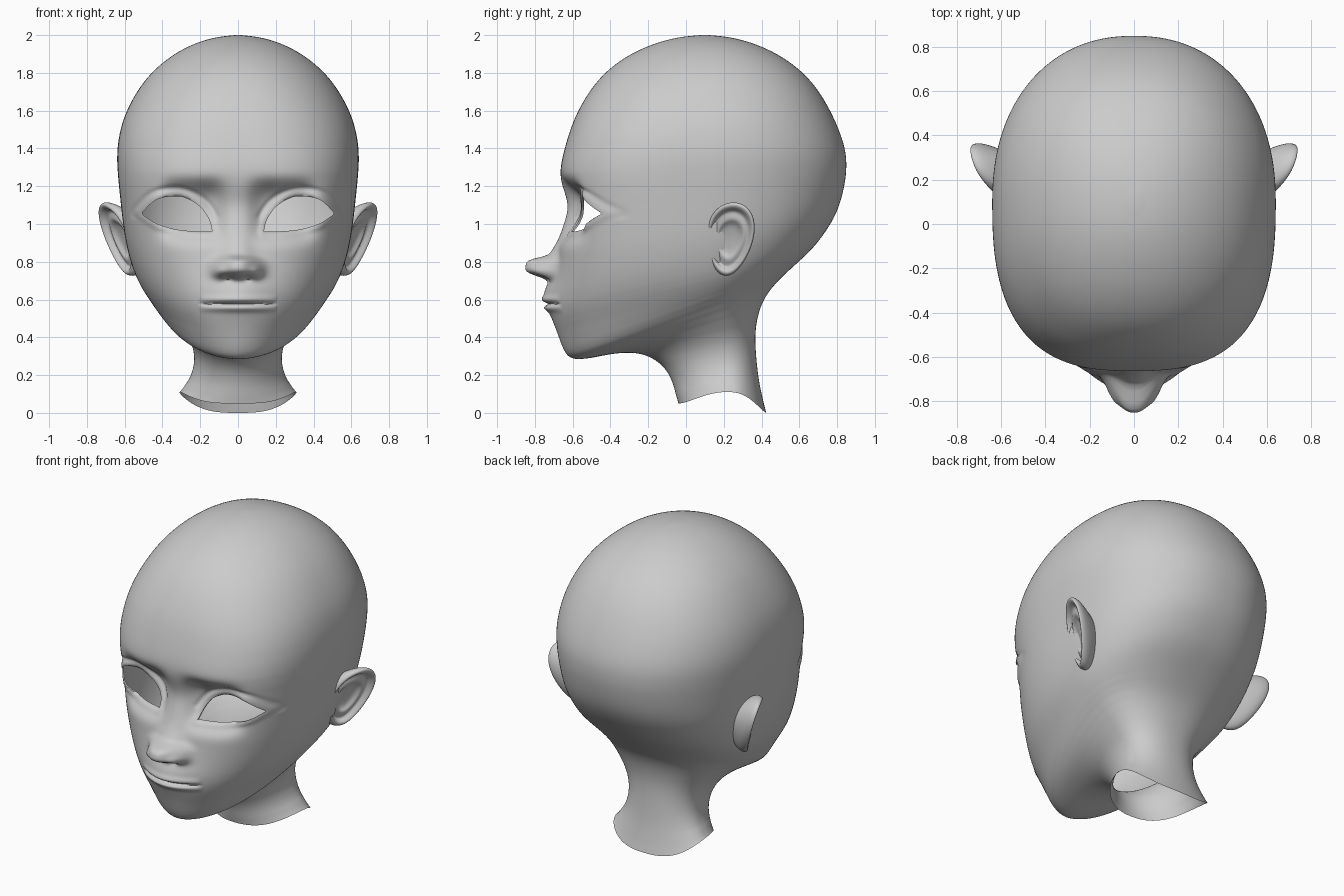
import bpy, bmesh, math
from mathutils import Vector
from mathutils.bvhtree import BVHTree
from mathutils.kdtree import KDTree

cube = bpy.data.objects.get("Cube")
if cube:
    bpy.data.objects.remove(cube, do_unlink=True)

COLUMNS, STEPS = 240, 11

clay = bpy.data.materials.new("clay_grey")
clay.use_nodes = True
grey = (0.6, 0.6, 0.6, 1)
clay.diffuse_color = grey
clay.node_tree.nodes["Principled BSDF"].inputs["Base Color"].default_value = grey


def spline(points, t):
    """Catmull-Rom curve through points, t counted in points."""
    last = len(points) - 1
    i = min(int(t), last - 1)
    f = t - i
    a, b, c, d = (points[max(0, min(last, i + k))] for k in (-1, 0, 1, 2))
    return [q + 0.5 * f * ((r - p) + f * ((2 * p - 5 * q + 4 * r - s) + f * (3 * (q - r) + s - p)))
            for p, q, r, s in zip(a, b, c, d)]


def keyed(keys, t):
    """Straight-line value between (position, value) keys."""
    for (t0, v0), (t1, v1) in zip(keys, keys[1:]):
        if t <= t1:
            return v0 + (v1 - v0) * max(0, (t - t0) / (t1 - t0))
    return keys[-1][1]


def bell(value, centre, width, power=2):
    return math.exp(-abs((value - centre) / width) ** power)


def finish(name, bm, angle):
    mesh = bpy.data.meshes.new(name)
    bm.to_mesh(mesh)
    bm.free()
    mesh.materials.append(clay)
    obj = bpy.data.objects.new(name, mesh)
    bpy.context.scene.collection.objects.link(obj)
    bpy.ops.object.select_all(action="DESELECT")
    obj.select_set(True)
    bpy.context.view_layer.objects.active = obj
    bpy.ops.object.shade_smooth_by_angle(angle=math.radians(angle))
    return obj


# Head and neck rings: front y, front z, back y, back z, half width
RINGS = [
    (-.04, .05, .425, 0, .31), (-.06, .12, .39, .14, .255), (-.085, .2, .375, .26, .23),
    (-.165, .29, .365, .39, .24), (-.3, .325, .375, .49, .295), (-.455, .3, .4, .575, .35),
    (-.58, .28, .437, .64, .395), (-.637, .31, .48, .69, .437), (-.668, .39, .53, .74, .475),
    (-.7, .48, .59, .795, .512), (-.71, .56, .655, .855, .54), (-.7, .65, .71, .92, .565),
    (-.685, .77, .765, 1, .59), (-.67, .9, .805, 1.08, .607), (-.657, 1.05, .83, 1.165, .62),
    (-.66, 1.17, .846, 1.25, .631), (-.67, 1.27, .849, 1.32, .638), (-.647, 1.38, .842, 1.4, .64),
    (-.61, 1.51, .805, 1.51, .621), (-.56, 1.62, .753, 1.62, .58), (-.485, 1.74, .677, 1.74, .51),
    (-.385, 1.84, .575, 1.84, .418), (-.255, 1.92, .447, 1.92, .305), (-.12, 1.97, .315, 1.97, .19),
    (-.01, 1.993, .205, 1.993, .09), (.1, 2, .1, 2, 0), (.205, 1.993, -.01, 1.993, -.09)]
SQUARENESS = [(0, 2), (5, 1.9), (7, 1.8), (9, 1.95), (12, 2.4), (14, 2.7), (16, 2.8), (20, 2.2), (22, 2)]
WIDEST_Y = [(0, .25), (3, .18), (7, .14), (10, .1), (25, .1)]
SIDE_LIFT = [(0, .09), (2, .01), (4, 0), (6, .04), (10, 0), (25, 0)]
TOP = len(RINGS) - 2


def softened(function, t, reach):
    """Average of a list-valued function around t, exact at both ends."""
    reach = min(reach, t, TOP - t)
    samples = [function(t + reach * k) for k in (-1, -.5, 0, .5, 1)]
    return [sum(values) / len(values) for values in zip(*samples)]


# Eye opening outline, upper and lower lid
UPPER_LID = [(.137, .96), (.152, 1.02), (.195, 1.085), (.26, 1.13), (.33, 1.147), (.433, 1.128), (.512, 1.055)]
LOWER_LID = [(.512, 1.055), (.433, 1.003), (.33, .972), (.235, .962), (.137, .96)]
outline = []
for lid in (UPPER_LID, LOWER_LID):
    count = 100
    outline += [spline(lid, k / count * (len(lid) - 1)) for k in range(count)]
tree = KDTree(len(outline))
for k, (ox, oz) in enumerate(outline):
    tree.insert((ox, 0, oz), k)
tree.balance()


def near_eye(x, z):
    return .05 < abs(x) < .62 and .86 < z < 1.26


def in_eye(x, z):
    x, inside = abs(x), False
    for (x0, z0), (x1, z1) in zip(outline, outline[1:] + outline[:1]):
        if (z0 > z) != (z1 > z) and x < x0 + (z - z0) * (x1 - x0) / (z1 - z0):
            inside = not inside
    return inside


def face_relief(x, z):
    """Forward bulge of the facial features."""
    x = abs(x)
    # Nose: bridge and round tip, wings, nostrils
    if z > .79:
        height = .06 * bell(z, .79, .1) + .1 * bell(z, .785, .04, 4)
    else:
        height = .16 * bell(z, .79, .072, 4)
    out = height * bell(x, 0, max(.06, .105 - .4 * max(0, z - .79)), 2.6)
    out += .035 * bell(x, .1, .035) * bell(z, .752, .034)
    out -= .022 * bell(x, .05, .025) * bell(z, .712, .016)
    # Mouth area, lips and the line between them
    out += .048 * bell(z, .63, .1) * bell(x, 0, .16)
    reach = math.sqrt(max(0, 1 - (x / .205) ** 2))
    out += reach * (.014 * bell(z, .602, .018) - .02 * bell(z, .577, .008) + .016 * bell(z, .554, .018))
    # Hollow between the brows, eye socket, lid rim and lid crease
    out -= .03 * bell(z, 1.09, .11) * bell(x, 0, .2, 4)
    out -= .09 * bell(x, .24, .16, 4) * bell(z, 1.07, .145, 4)
    if near_eye(x, z):
        gap = tree.find((x, 0, z))[2]
        out += .012 * bell(gap, .012, .015)
        if z > 1.03:
            out -= .009 * bell(gap, .045, .011)
    return out


# Head shell
bm = bmesh.new()
rows = []
for step in range(TOP * STEPS):
    t = step / STEPS
    yf, zf, yb, zb, width = softened(lambda p: spline(RINGS, p), t, .6)
    middle, lift, square = softened(
        lambda p: [keyed(keys, p) for keys in (WIDEST_Y, SIDE_LIFT, SQUARENESS)], t, 1.5)
    row = []
    for col in range(COLUMNS):
        u = math.tau * col / COLUMNS
        angle = u - .45 * math.sin(u)
        c, s = math.cos(angle), math.sin(angle)
        power = square if c > 0 else 2.2
        r = (abs(c) ** power + abs(s) ** power) ** (-1 / power)
        x = width * r * s
        y = middle - r * c * (middle - yf if c > 0 else yb - middle)
        z = zf + (zb - zf) * (y - yf) / (yb - yf) + lift * abs(r * s) ** 3
        if y < -.25 and .4 < z < 1.4:
            y -= face_relief(x, z)
        row.append(bm.verts.new((x, y, z)))
    rows.append(row)
for low, high in zip(rows, rows[1:]):
    for j in range(COLUMNS):
        k = (j + 1) % COLUMNS
        bm.faces.new((low[j], low[k], high[k], high[j]))
crown = bm.verts.new((0, .1, 2))
for j in range(COLUMNS):
    bm.faces.new((rows[-1][j], rows[-1][(j + 1) % COLUMNS], crown))

# Open the eyes and fit their edges to the lid outline
bm.normal_update()
surface = BVHTree.FromBMesh(bm)
opening = []
for face in bm.faces:
    p = face.calc_center_median()
    if p.y < -.25 and near_eye(p.x, p.z) and in_eye(p.x, p.z):
        opening.append(face)
bmesh.ops.delete(bm, geom=opening, context="FACES")
lid_edges = [e for e in bm.edges if e.is_boundary and e.verts[0].co.z > .8]
for vert in {v for e in lid_edges for v in e.verts}:
    spot = tree.find((abs(vert.co.x), 0, vert.co.z))[0]
    x = math.copysign(spot.x, vert.co.x)
    hit = surface.ray_cast(Vector((x, -2, spot.z)), Vector((0, 1, 0)))[0]
    vert.co = (x, hit.y if hit else vert.co.y, spot.z)
rim = bmesh.ops.extrude_edge_only(bm, edges=lid_edges)["geom"]
for vert in rim:
    if isinstance(vert, bmesh.types.BMVert):
        vert.co.y += .012
finish("head", bm, 60)

# Ears: dish from hidden root, round the rim, into the hollow (scale, outward offset)
DISH = [(.5, -.16), (.82, -.085), (.98, -.04), (1.02, -.005), (.96, .02), (.85, .014),
        (.77, -.02), (.66, -.014), (.52, -.006), (.42, -.03), (.2, -.036)]
SEGMENTS, EAR_Y, EAR_Z = 28, .232, .92


def ear_point(scale, offset, angle):
    up = .195 * scale * math.sin(angle)
    back = .125 * scale * math.cos(angle) * (1 + .2 * math.sin(angle)) + .1 * up
    flare = .42 if back > 0 else .62
    return (.638 + .3 * up + flare * back + offset, EAR_Y + back, EAR_Z + up)


bm = bmesh.new()
loops = [[bm.verts.new(ear_point(scale, offset, math.tau * j / SEGMENTS)) for j in range(SEGMENTS)]
         for scale, offset in DISH]
for outer, inner in zip(loops, loops[1:]):
    for j in range(SEGMENTS):
        k = (j + 1) % SEGMENTS
        bm.faces.new((outer[j], outer[k], inner[k], inner[j]))
bm.faces.new(loops[-1])
ears = finish("ears", bm, 180)
mirror = ears.modifiers.new("other_side", "MIRROR")
mirror.use_axis = (True, False, False)
smooth = ears.modifiers.new("smooth", "SUBSURF")
smooth.levels = smooth.render_levels = 2
